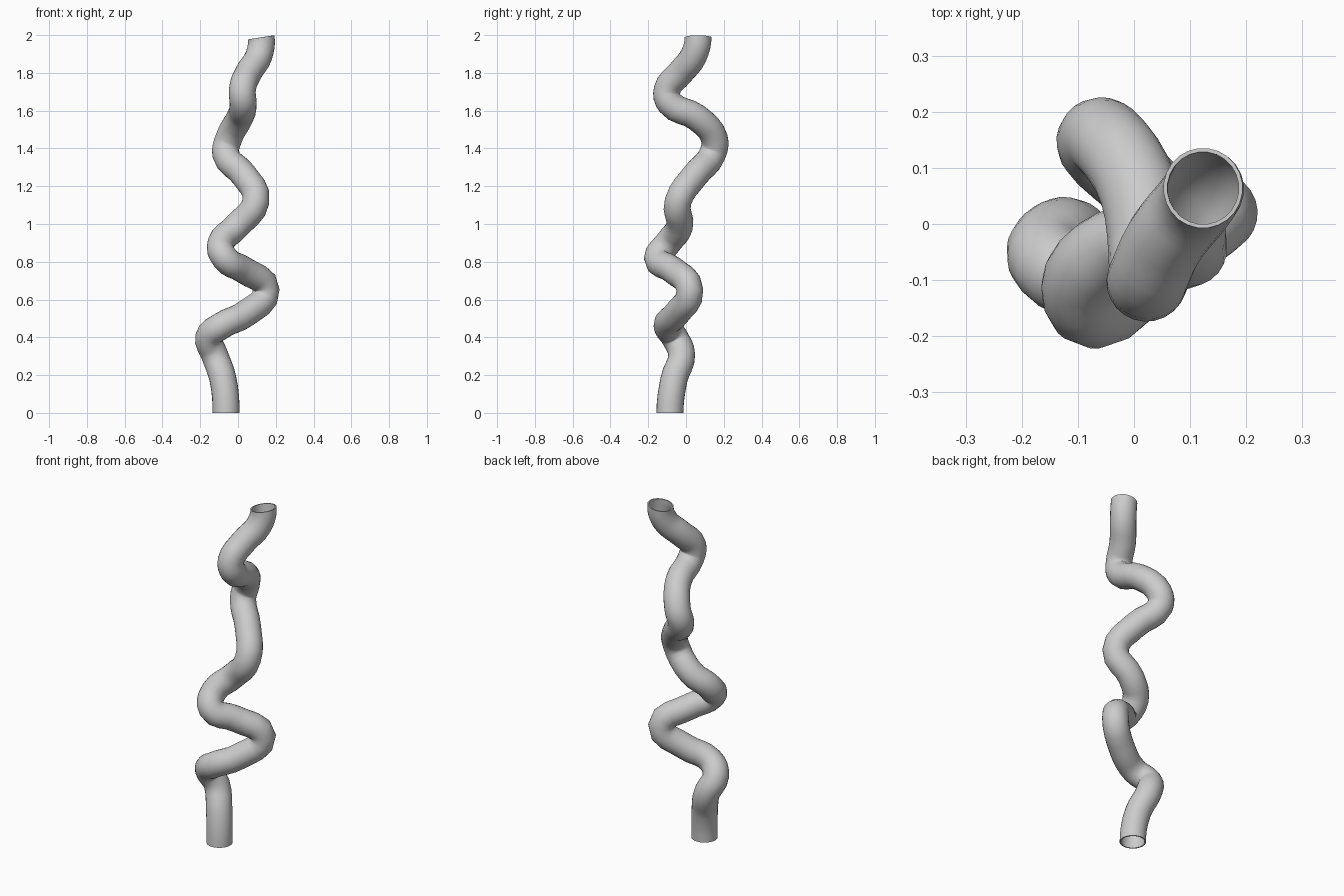
import bpy
from math import radians

cube = bpy.data.objects.get("Cube")
if cube:
    bpy.data.objects.remove(cube, do_unlink=True)

RADIUS = 0.0715
WALL = 0.007

# Centre line of the winding pipe, bottom to top
path = [
    (-0.063, -0.085, 0.0), (-0.08, -0.063, 0.18), (-0.125, -0.023, 0.31),
    (-0.155, -0.06, 0.40), (-0.09, -0.1, 0.46), (0.04, -0.05, 0.525),
    (0.149, 0.02, 0.65), (0.03, -0.07, 0.757), (-0.07, -0.151, 0.82),
    (-0.09, -0.095, 0.90), (-0.01, -0.035, 0.985), (0.095, -0.042, 1.12),
    (0.03, 0.05, 1.26), (-0.065, 0.14, 1.37), (-0.05, 0.151, 1.45),
    (0.01, 0.055, 1.565), (0.027, -0.085, 1.64), (0.023, -0.1, 1.71),
    (0.055, -0.03, 1.80), (0.11, 0.04, 1.89), (0.123, 0.064, 1.988),
]

curve = bpy.data.curves.new("winding_pipe", 'CURVE')
curve.dimensions = '3D'
curve.resolution_u = 4
curve.bevel_depth = RADIUS
curve.bevel_resolution = 10
curve.use_fill_caps = False
spline = curve.splines.new('BEZIER')
spline.bezier_points.add(len(path) - 1)
for point, co in zip(spline.bezier_points, path):
    point.co = co
    point.handle_left_type = point.handle_right_type = 'AUTO'

# Rims: level at the foot, slightly tilted at the top
for point, step in ((spline.bezier_points[0], (0, 0, 0.06)),
                    (spline.bezier_points[-1], (-0.005, 0, 0.033))):
    offset = point.co.copy()
    offset.xyz = step
    point.handle_left_type = point.handle_right_type = 'FREE'
    point.handle_left = point.co - offset
    point.handle_right = point.co + offset

pipe = bpy.data.objects.new("winding_pipe", curve)
bpy.context.collection.objects.link(pipe)
bpy.ops.object.select_all(action='DESELECT')
pipe.select_set(True)
bpy.context.view_layer.objects.active = pipe
bpy.ops.object.convert(target='MESH')
pipe = bpy.context.object
bpy.ops.object.shade_smooth_by_angle(angle=radians(50))

# Hollow pipe wall
wall = pipe.modifiers.new("pipe_wall", 'SOLIDIFY')
wall.thickness = WALL
wall.offset = -1
bpy.ops.object.modifier_apply(modifier=wall.name)
bpy.ops.object.shade_smooth_by_angle(angle=radians(50))

# Single plain grey
grey = bpy.data.materials.new("light_grey")
grey.use_nodes = True
colour = (0.6, 0.6, 0.6, 1)
grey.diffuse_color = colour
grey.node_tree.nodes["Principled BSDF"].inputs["Base Color"].default_value = colour
pipe.data.materials.clear()
pipe.data.materials.append(grey)
